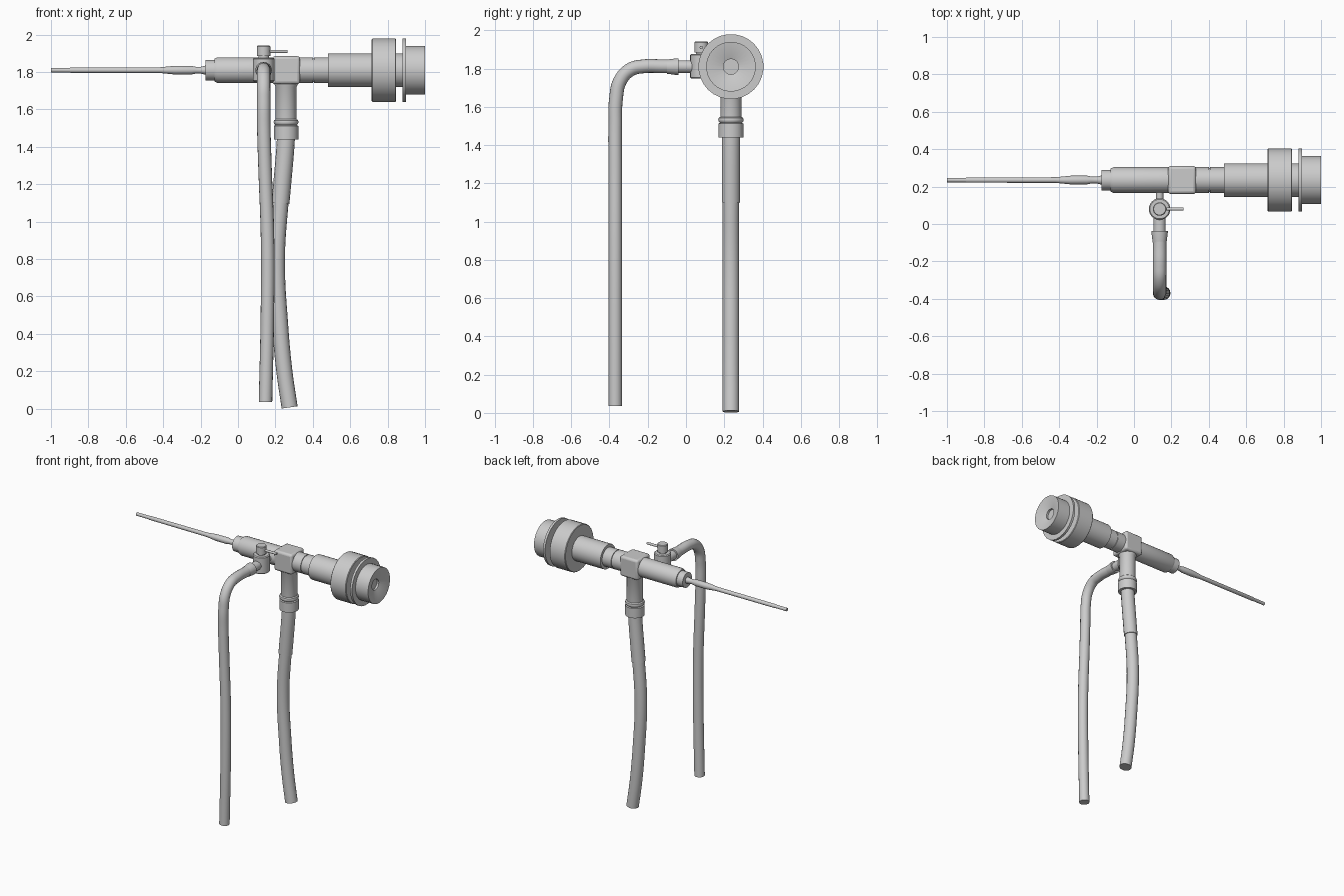
import bpy, bmesh
from math import cos, sin, pi, radians
from mathutils import Vector

if "Cube" in bpy.data.objects:
    bpy.data.objects.remove(bpy.data.objects["Cube"])

AX = Vector((0, 0.235, 1.81))      # main optical axis
VALVE = Vector((0.137, 0.08, 1.81))
PORT = Vector((0.257, 0.235, 0))


def smooth(ob, angle=35):
    bpy.ops.object.select_all(action='DESELECT')
    ob.select_set(True)
    bpy.context.view_layer.objects.active = ob
    bpy.ops.object.shade_smooth_by_angle(angle=radians(angle))


def lathe(name, origin, axis, profile, n=28):
    """Revolve (distance, radius) pairs about an axis through origin."""
    d = Vector(axis)
    u = d.orthogonal().normalized()
    v = d.cross(u)
    bm = bmesh.new()
    rings = [[bm.verts.new(origin + d * t + (u * cos(2 * pi * i / n) + v * sin(2 * pi * i / n)) * r)
              for i in range(n)] for t, r in profile]
    for a, b in zip(rings, rings[1:]):
        for i in range(n):
            j = (i + 1) % n
            bm.faces.new((a[i], a[j], b[j], b[i]))
    bm.faces.new(rings[0])
    bm.faces.new(rings[-1])
    bmesh.ops.recalc_face_normals(bm, faces=bm.faces)
    me = bpy.data.meshes.new(name)
    bm.to_mesh(me)
    bm.free()
    ob = bpy.data.objects.new(name, me)
    bpy.context.collection.objects.link(ob)
    smooth(ob)
    return ob


def hose(name, pts, r):
    """Round tube swept along a smooth path, with closed ends."""
    cu = bpy.data.curves.new(name, 'CURVE')
    cu.dimensions = '3D'
    cu.bevel_depth = r
    cu.bevel_resolution = 6
    cu.use_fill_caps = True
    cu.resolution_u = 8
    sp = cu.splines.new('BEZIER')
    sp.bezier_points.add(len(pts) - 1)
    for bp, p in zip(sp.bezier_points, pts):
        bp.co = p
        bp.handle_left_type = bp.handle_right_type = 'AUTO'
    ob = bpy.data.objects.new(name, cu)
    bpy.context.collection.objects.link(ob)
    bpy.ops.object.select_all(action='DESELECT')
    ob.select_set(True)
    bpy.context.view_layer.objects.active = ob
    bpy.ops.object.convert(target='MESH')
    smooth(bpy.context.object, 50)


# thin insertion tube with its swollen root
lathe("insertion_tube", AX, (1, 0, 0), [
    (-1, 0.012), (-0.9, 0.012), (-0.895, 0.014), (-0.42, 0.015), (-0.34, 0.023),
    (-0.25, 0.023), (-0.225, 0.018), (-0.2, 0.018), (-0.17, 0.025)], 16)

# slim barrel in front of and behind the tee block
lathe("front_barrel", AX, (1, 0, 0), [
    (-0.175, 0.055), (-0.125, 0.055), (-0.125, 0.062), (-0.11, 0.069), (0.19, 0.069)])
lathe("rear_barrel", AX, (1, 0, 0), [
    (0.32, 0.069), (0.4, 0.069), (0.4, 0.064), (0.407, 0.064), (0.407, 0.069), (0.49, 0.069)])
lathe("grip", AX, (1, 0, 0), [(0.48, 0.09), (0.89, 0.09)])

# focus ring, flange and dished eyepiece
lathe("focus_ring", AX, (1, 0, 0), [
    (0.715, 0.166), (0.719, 0.17), (0.841, 0.17), (0.845, 0.166)])
lathe("eyepiece_flange", AX, (1, 0, 0), [(0.88, 0.17), (0.897, 0.17)])
lathe("eyepiece", AX, (1, 0, 0), [
    (0.89, 0.13), (1.0, 0.13), (1.0, 0.126), (0.97, 0.04), (0.955, 0.04)])

# tee block
bpy.ops.mesh.primitive_cube_add(size=1, location=(0.257, AX.y, AX.z))
tee = bpy.context.object
tee.name = "tee_block"
tee.scale = (0.15, 0.15, 0.15)
bpy.ops.object.transform_apply(location=False, rotation=False, scale=True)
bev = tee.modifiers.new("bevel", 'BEVEL')
bev.width = 0.016
bev.segments = 3
smooth(tee)

# light port hanging from the tee, with its coupling
lathe("light_port", PORT, (0, 0, 1), [
    (1.5, 0.056), (1.72, 0.056), (1.74, 0.066), (1.76, 0.066)])
lathe("port_coupling", PORT, (0, 0, 1), [
    (1.44, 0.066), (1.512, 0.066), (1.516, 0.058), (1.522, 0.064), (1.532, 0.067),
    (1.542, 0.064), (1.548, 0.056)])

# light cable with strain relief sleeve
y = AX.y
hose("cable_sleeve", [(0.257, y, 1.46), (0.252, y, 1.38), (0.238, y, 1.22), (0.227, y, 1.1)], 0.048)
hose("light_cable", [(0.24, y, 1.24), (0.227, y, 1.1), (0.208, y, 0.8), (0.225, y, 0.45),
                     (0.248, y, 0.2), (0.276, y, 0.007)], 0.043)

# side valve: neck, body, knob, lever, nozzle
lathe("valve_neck", VALVE, (0, 1, 0), [(0, 0.02), (0.12, 0.02)], 16)
lathe("valve_body", VALVE, (0, 0, 1), [
    (-0.062, 0.052), (-0.056, 0.058), (0.06, 0.058), (0.066, 0.052)], 24)
lathe("valve_knob", VALVE, (0, 0, 1), [(0.06, 0.028), (0.075, 0.028), (0.075, 0.036), (0.127, 0.036), (0.131, 0.032)], 20)
lathe("valve_lever", VALVE + Vector((0, 0, 0.1)), (1, 0, 0), [(0, 0.009), (0.127, 0.009)], 12)
lathe("valve_nozzle", VALVE, (0, -1, 0), [(0, 0.033), (0.14, 0.033)], 20)
lathe("hose_cuff", VALVE, (0, -1, 0), [(0.118, 0.044), (0.125, 0.044), (0.18, 0.037)], 24)

# drain hose, bending down in front
vx = VALVE.x
hose("drain_hose", [(vx, -0.04, 1.812), (vx, -0.12, 1.812), (vx, -0.22, 1.812), (vx, -0.29, 1.795),
                    (vx, -0.345, 1.735), (vx, -0.366, 1.64), (0.138, -0.37, 1.5),
                    (0.144, -0.37, 1.3), (0.158, -0.37, 0.9), (0.157, -0.37, 0.5),
                    (0.147, -0.37, 0.036)], 0.036)
